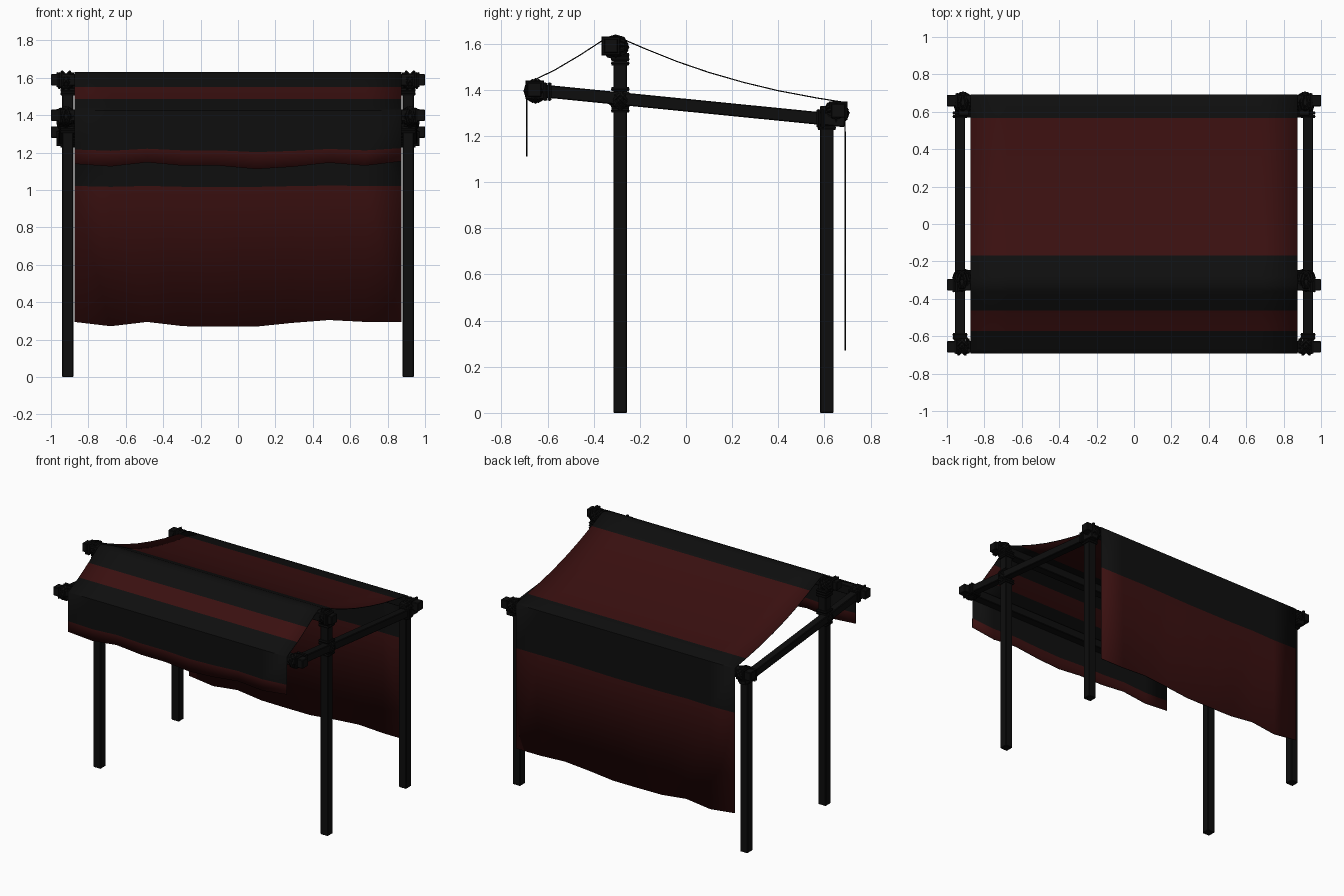
import bpy, bmesh, math
from mathutils import Vector, Matrix

cube = bpy.data.objects.get("Cube")
if cube:
    bpy.data.objects.remove(cube, do_unlink=True)


def material(name, rgb):
    m = bpy.data.materials.new(name)
    m.use_nodes = True
    m.diffuse_color = (*rgb, 1)
    m.node_tree.nodes["Principled BSDF"].inputs["Base Color"].default_value = (*rgb, 1)
    return m


RED = material("dark red cloth", (0.042, 0.005, 0.005))
BLACK = material("black cloth", (0.0045, 0.0045, 0.0045))
WOOD = material("black wood", (0.004, 0.004, 0.004))
ROPE = material("black rope", (0.003, 0.003, 0.003))


def add_object(name, bm, *mats):
    mesh = bpy.data.meshes.new(name)
    bm.to_mesh(mesh)
    bm.free()
    ob = bpy.data.objects.new(name, mesh)
    bpy.context.collection.objects.link(ob)
    for m in mats:
        mesh.materials.append(m)
    return ob


def beam(name, a, b, width):
    """Square timber from a to b with slightly eased edges."""
    a, b = Vector(a), Vector(b)
    d = b - a
    rot = d.to_track_quat('Z', 'Y').to_matrix().to_4x4()
    bm = bmesh.new()
    bmesh.ops.create_cube(bm, size=1, matrix=Matrix.Translation((a + b) / 2) @ rot
                          @ Matrix.Diagonal((width, width, d.length, 1)))
    ob = add_object(name, bm, WOOD)
    bev = ob.modifiers.new("eased edges", 'BEVEL')
    bev.width = 0.004
    bev.segments = 1


def ring(bm, centre, axis, radius, sides, thick=0.01):
    """One turn of rope around an axis."""
    rot = Vector(axis).to_track_quat('Z', 'Y').to_matrix().to_4x4()
    mat = Matrix.Translation(centre) @ rot @ Matrix.Rotation(math.pi / 4, 4, 'Z')
    loops = []
    for i in range(sides):
        t = math.tau * i / sides
        out = Vector((math.cos(t), math.sin(t), 0))
        loop = []
        for j in range(6):
            u = math.tau * j / 6
            p = out * (radius + thick * math.cos(u)) + Vector((0, 0, thick * math.sin(u)))
            loop.append(bm.verts.new(mat @ p))
        loops.append(loop)
    for i in range(sides):
        p, q = loops[i], loops[(i + 1) % sides]
        for j in range(6):
            k = (j + 1) % 6
            bm.faces.new((p[j], q[j], q[k], p[k]))


def lashing(name, centre, u, v, radius, collars):
    """Crossed rope turns over a joint of beams u and v, plus square collars."""
    bm = bmesh.new()
    centre, u, v = Vector(centre), Vector(u), Vector(v)
    for sign in (1, -1):
        axis = (u + v * sign).normalized()
        for k in (-1, 0, 1):
            ring(bm, centre + axis * k * 0.018, axis, radius - 0.004 * abs(k), 8)
    for place, axis, turns in collars:
        axis = Vector(axis)
        for k in range(turns):
            ring(bm, Vector(place) + axis * k * 0.018, axis, 0.047, 4)
    add_object(name, bm, ROPE)


X, Y, Z = (1, 0, 0), (0, 1, 0), (0, 0, 1)

# Posts, sloping rails and rope lashings on both sides
for side, s in (("left", 1), ("right", -1)):
    px, rx = 0.91 * s, 0.93 * s
    beam(side + "_front_post", (px, -0.285, 0), (px, -0.285, 1.60), 0.06)
    beam(side + "_back_post", (px, 0.61, 0), (px, 0.61, 1.33), 0.06)
    beam(side + "_side_rail", (rx, -0.69, 1.402), (rx, 0.69, 1.265), 0.055)
    lashing(side + "_ridge_lashing", (0.92 * s, -0.305, 1.585), X, Z, 0.05,
            [((px, -0.285, 1.515), Z, 3), ((0.945 * s, -0.325, 1.59), (s, 0, 0), 2)])
    lashing(side + "_rail_lashing", (0.92 * s, -0.285, 1.355), Y, Z, 0.042,
            [((px, -0.285, 1.31), Z, 2), ((px, -0.285, 1.385), Z, 2)])
    lashing(side + "_front_bar_lashing", (0.92 * s, -0.652, 1.395), X, Y, 0.046,
            [((rx, -0.61, 1.392), Y, 2), ((0.95 * s, -0.655, 1.40), (s, 0, 0), 1)])
    lashing(side + "_back_bar_lashing", (0.915 * s, 0.65, 1.30), X, Z, 0.05,
            [((px, 0.61, 1.235), Z, 3), ((rx, 0.575, 1.276), Y, 2),
             ((0.945 * s, 0.66, 1.31), (s, 0, 0), 1)])

# Three cross bars
for name, y, z in (("front_bar", -0.657, 1.40), ("ridge_bar", -0.325, 1.59), ("back_bar", 0.66, 1.31)):
    beam(name, (-1, y, z), (1, y, z), 0.062)

# Cloth canopy: bands run front hem to back hem, (is_black, y, z) at the end of each strip
START = (-0.69, 1.13)
STRIPS = [(0, -0.69, 1.212), (1, -0.69, 1.425), (1, -0.67, 1.437), (1, -0.57, 1.485),
          (0, -0.46, 1.55), (1, -0.36, 1.615), (1, -0.33, 1.628), (1, -0.28, 1.622),
          (1, -0.17, 1.575), (0, -0.04, 1.523), (0, 0.1, 1.475), (0, 0.25, 1.432),
          (0, 0.4, 1.396), (0, 0.565, 1.365), (1, 0.67, 1.348), (1, 0.69, 1.34),
          (1, 0.69, 1.02), (0, 0.69, 0.285)]
FRONT_WAVE = [0.01, -0.004, 0.018, 0, 0, -0.018, -0.006, 0.016, 0, 0.024]
BACK_WAVE = [0.01, -0.013, 0.01, -0.013, -0.015, -0.015, 0.005, 0.02, 0.01, 0.01]
cols = len(FRONT_WAVE)
points = [START] + [(y, z) for _, y, z in STRIPS]
last = len(points) - 1
bm = bmesh.new()
rows = []
for r, (y, z) in enumerate(points):
    row = []
    for c in range(cols):
        wave = {0: FRONT_WAVE[c], 1: FRONT_WAVE[c] * 0.5, last: BACK_WAVE[c],
                last - 1: BACK_WAVE[c] * 0.2}.get(r, 0)
        row.append(bm.verts.new((-0.875 + 1.75 * c / (cols - 1), y, z + wave)))
    rows.append(row)
for r, (black, _, _) in enumerate(STRIPS):
    for c in range(cols - 1):
        f = bm.faces.new((rows[r][c], rows[r][c + 1], rows[r + 1][c + 1], rows[r + 1][c]))
        f.material_index = black
canopy = add_object("cloth_canopy", bm, RED, BLACK)
sol = canopy.modifiers.new("cloth thickness", 'SOLIDIFY')
sol.thickness = 0.005
sol.offset = 0
sol.material_offset_rim = 1
bpy.context.view_layer.objects.active = canopy
canopy.select_set(True)
bpy.ops.object.shade_smooth_by_angle(angle=math.radians(35))
